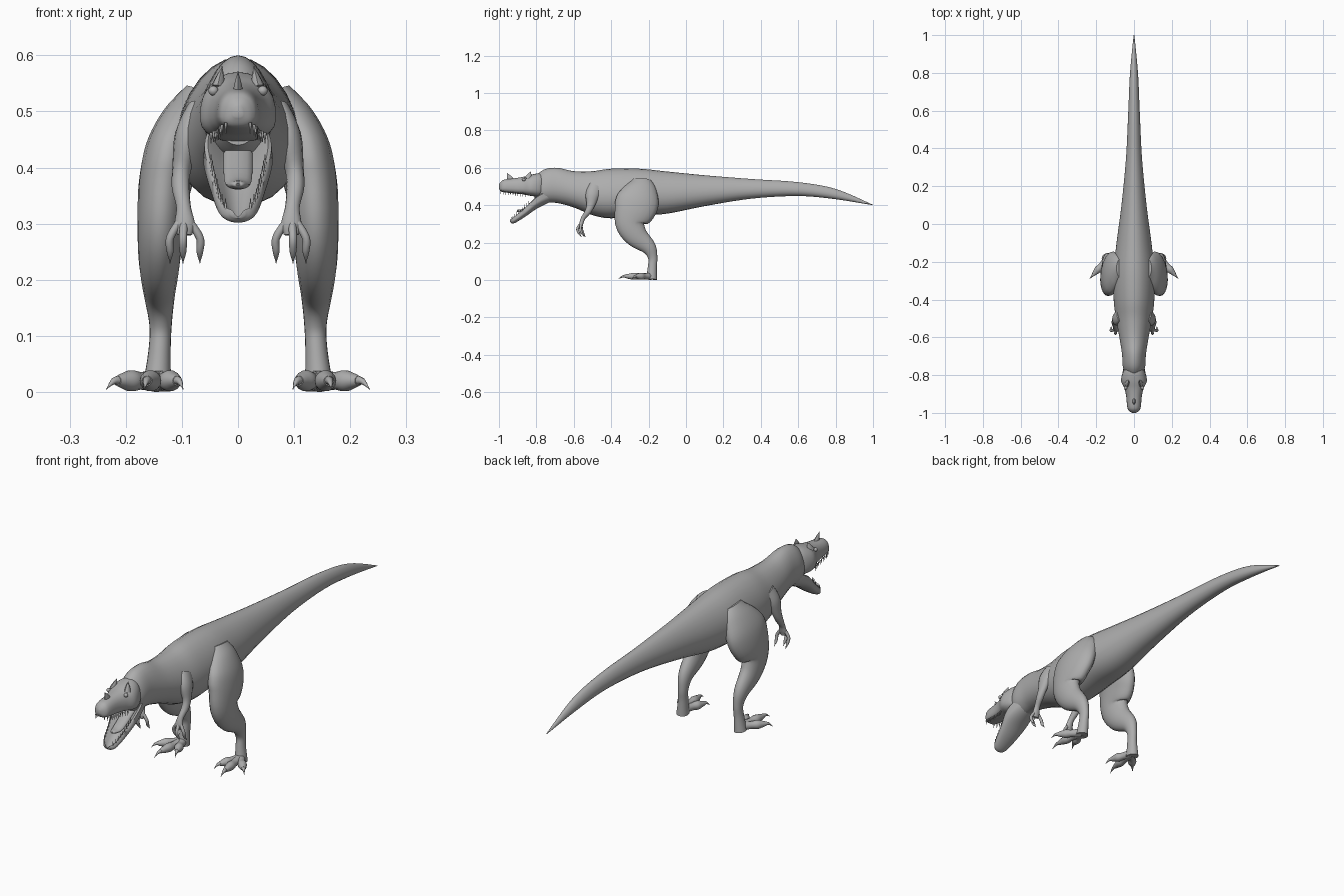
import bpy
import bmesh
import math
from mathutils import Vector

cube = bpy.data.objects.get("Cube")
if cube:
    bpy.data.objects.remove(cube, do_unlink=True)

grey = bpy.data.materials.new("plain grey")
grey.use_nodes = True
tone = (0.42, 0.42, 0.42, 1)
grey.diffuse_color = tone
grey.node_tree.nodes["Principled BSDF"].inputs["Base Color"].default_value = tone


def refine(rows, steps=5):
    """Smoothly interpolate between the given sections."""
    result = []
    for i in range(len(rows) - 1):
        before, start = rows[max(i - 1, 0)], rows[i]
        end, after = rows[i + 1], rows[min(i + 2, len(rows) - 1)]
        for k in range(steps):
            t = k / steps
            result.append([
                q + t / 2 * (r - p + t * (2 * p - 5 * q + 4 * r - s + t * (3 * (q - r) + s - p)))
                for p, q, r, s in zip(before, start, end, after)])
    result.append(list(rows[-1]))
    return result


def circle(sides):
    """Cosine and sine pairs around a full turn."""
    angles = [math.tau * j / sides for j in range(sides)]
    return [(math.cos(angle), math.sin(angle)) for angle in angles]


def skin(name, rings):
    """Join successive rings of points into one closed smooth surface."""
    bm = bmesh.new()
    loops = [[bm.verts.new(point) for point in ring] for ring in rings]
    for low, high in zip(loops, loops[1:]):
        for j in range(len(low)):
            bm.faces.new((low[j - 1], low[j], high[j], high[j - 1]))
    bm.faces.new(loops[0])
    bm.faces.new(loops[-1])
    bmesh.ops.recalc_face_normals(bm, faces=bm.faces)
    mesh = bpy.data.meshes.new(name)
    bm.to_mesh(mesh)
    bm.free()
    mesh.materials.append(grey)
    obj = bpy.data.objects.new(name, mesh)
    bpy.context.collection.objects.link(obj)
    bpy.ops.object.select_all(action="DESELECT")
    obj.select_set(True)
    bpy.context.view_layer.objects.active = obj
    bpy.ops.object.shade_smooth_by_angle(angle=math.radians(50))


def hull(name, rows, pear=0.0, boxy=1.0, dish=False):
    """Upright sections given as (y, top, bottom, half width)."""
    rings = []
    for y, top, bottom, half in refine(rows):
        middle, height = (top + bottom) / 2, (top - bottom) / 2
        ring = []
        for c, s in circle(24):
            x = math.copysign(abs(c) ** boxy, c) * (1 - pear * s)
            z = math.copysign(abs(s) ** boxy, s)
            if dish and s > 0:
                z = 4 * s - 4.6 * s * s
            ring.append((half * x, y, middle + height * z))
        rings.append(ring)
    skin(name, rings)


def limb(name, rows, side=1, sides=14):
    """Sections square to a path, given as (x, y, z, width radius, depth radius)."""
    rows = refine(rows)
    points = [Vector((side * x, y, z)) for x, y, z, wide, deep in rows]
    rings = []
    for i, (point, row) in enumerate(zip(points, rows)):
        along = (points[min(i + 1, len(rows) - 1)] - points[max(i - 1, 0)]).normalized()
        across = Vector((1, 0, 0))
        across = (across - along * across.dot(along)).normalized()
        back = along.cross(across)
        wide, deep = (max(radius, 0.001) for radius in row[-2:])
        rings.append([point + across * c * wide + back * s * deep for c, s in circle(sides)])
    skin(name, rings)


def spike(name, base, tip, radius, side, bend=(0, 0, 0), depth=1.0):
    """A curved horn, claw or tooth that narrows from base to tip."""
    base, tip = Vector(base), Vector(tip)
    middle = (base + tip) / 2 + Vector(bend)
    limb(name, [(*base, radius, radius * depth),
                (*middle, radius * 0.6, radius * depth * 0.6),
                (*tip, 0, 0)], side, sides=8)


def tooth_row(name, rows, start, end, count, edge, length, side):
    """Teeth spaced along one rim of a hull."""
    fine = refine(rows, 12)
    for i in range(count):
        y = start + (end - start) * i / (count - 1)
        row = min(fine, key=lambda section: abs(section[0] - y))
        x, z = row[-1] * 0.87, row[edge]
        spike(name, (x, y, z - length / 2), (x, y, z + length), 0.003, side)


# Torso, neck and tail in one sweep
hull("body_and_tail", [
    (1, 0.402, 0.4, 0.002), (0.8, 0.487, 0.432, 0.021),
    (0.6, 0.523, 0.449, 0.03), (0.35, 0.54, 0.435, 0.042),
    (0.1, 0.56, 0.395, 0.066), (-0.1, 0.58, 0.355, 0.092),
    (-0.25, 0.595, 0.345, 0.107), (-0.4, 0.595, 0.33, 0.107),
    (-0.5, 0.582, 0.347, 0.095), (-0.6, 0.582, 0.388, 0.077),
    (-0.69, 0.6, 0.412, 0.063), (-0.76, 0.59, 0.415, 0.058),
    (-0.81, 0.55, 0.44, 0.035)], pear=0.16)

# Skull and open lower jaw
skull = [
    (-0.75, 0.56, 0.46, 0.035), (-0.785, 0.57, 0.446, 0.058),
    (-0.83, 0.563, 0.45, 0.067), (-0.87, 0.552, 0.458, 0.051),
    (-0.91, 0.545, 0.462, 0.041), (-0.97, 0.537, 0.469, 0.035),
    (-0.99, 0.525, 0.474, 0.025), (-1, 0.51, 0.49, 0.008)]
hull("skull", skull, pear=0.17, boxy=0.8)
jaw = [
    (-0.73, 0.49, 0.415, 0.048), (-0.8, 0.45, 0.38, 0.062),
    (-0.86, 0.39, 0.338, 0.05), (-0.92, 0.34, 0.303, 0.033),
    (-0.94, 0.325, 0.31, 0.012)]
hull("lower_jaw", jaw, dish=True)
limb("tongue", [
    (0, -0.78, 0.425, 0.026, 0.012), (0, -0.86, 0.375, 0.024, 0.01),
    (0, -0.9, 0.37, 0.012, 0.006), (0, -0.905, 0.37, 0, 0)])
spike("nose_horn", (0, -0.935, 0.53), (0, -0.957, 0.572), 0.01, 1, depth=2)

for side, word in ((1, "left"), (-1, "right")):
    # Brow horn, eye and teeth
    spike(word + "_brow_horn", (0.036, -0.845, 0.54), (0.028, -0.83, 0.58), 0.013, side, depth=1.6)
    limb(word + "_eye", [
        (0.044, -0.867, 0.537 + 0.009 * s, 0.009 * c, 0.009 * c)
        for c, s in ((0, -1), (0.7, -0.7), (1, 0), (0.7, 0.7), (0, 1))], side)
    tooth_row(word + "_upper_tooth", skull, -0.86, -0.99, 11, 2, -0.013, side)
    tooth_row(word + "_lower_tooth", jaw, -0.84, -0.93, 9, 1, 0.013, side)

    # Hind leg from hip to sole
    limb(word + "_hind_leg", [
        (0.07, -0.235, 0.535, 0.025, 0.05), (0.09, -0.24, 0.49, 0.042, 0.085),
        (0.115, -0.255, 0.43, 0.049, 0.113), (0.13, -0.277, 0.37, 0.047, 0.11),
        (0.138, -0.298, 0.3, 0.041, 0.08), (0.14, -0.265, 0.235, 0.037, 0.062),
        (0.14, -0.2, 0.175, 0.028, 0.04), (0.138, -0.178, 0.12, 0.02, 0.025),
        (0.14, -0.18, 0.07, 0.02, 0.024), (0.145, -0.185, 0.004, 0.026, 0.03)],
        side, sides=20)

    # Three spread toes with knuckles and curved claws
    ankle = Vector((0.145, -0.19, 0.02))
    for place, x, y in (("inner", 0.108, -0.285), ("middle", 0.162, -0.325), ("outer", 0.215, -0.268)):
        reach = Vector((x, y, ankle.z)) - ankle
        limb(f"{word}_{place}_toe", [
            (*(ankle + reach * t), radius, radius)
            for t, radius in ((0, 0.02), (0.4, 0.016), (0.65, 0.019), (0.85, 0.014), (1, 0.009))], side)
        tip = ankle + reach * 1.28
        tip.z = 0.005
        spike(f"{word}_{place}_claw", ankle + reach * 0.9, tip, 0.01, side, bend=(0, 0, 0.007))

    # Small arm and three clawed fingers
    limb(word + "_arm", [
        (0.07, -0.48, 0.5, 0.022, 0.04), (0.088, -0.5, 0.455, 0.025, 0.038),
        (0.1, -0.51, 0.4, 0.017, 0.023), (0.102, -0.525, 0.365, 0.016, 0.017),
        (0.097, -0.55, 0.33, 0.013, 0.012), (0.095, -0.56, 0.3, 0.018, 0.011),
        (0.095, -0.563, 0.28, 0.013, 0.008)], side)
    for place, x, y in (("inner", 0.068, -0.55), ("middle", 0.098, -0.572), ("outer", 0.121, -0.556)):
        limb(f"{word}_{place}_finger", [
            (0.067 + x * 0.3, -0.56, 0.305, 0.007, 0.007),
            (x, y - 0.008, 0.275, 0.007, 0.007), (x, y, 0.25, 0.006, 0.006),
            (x, y + 0.014, 0.23, 0, 0)], side)
